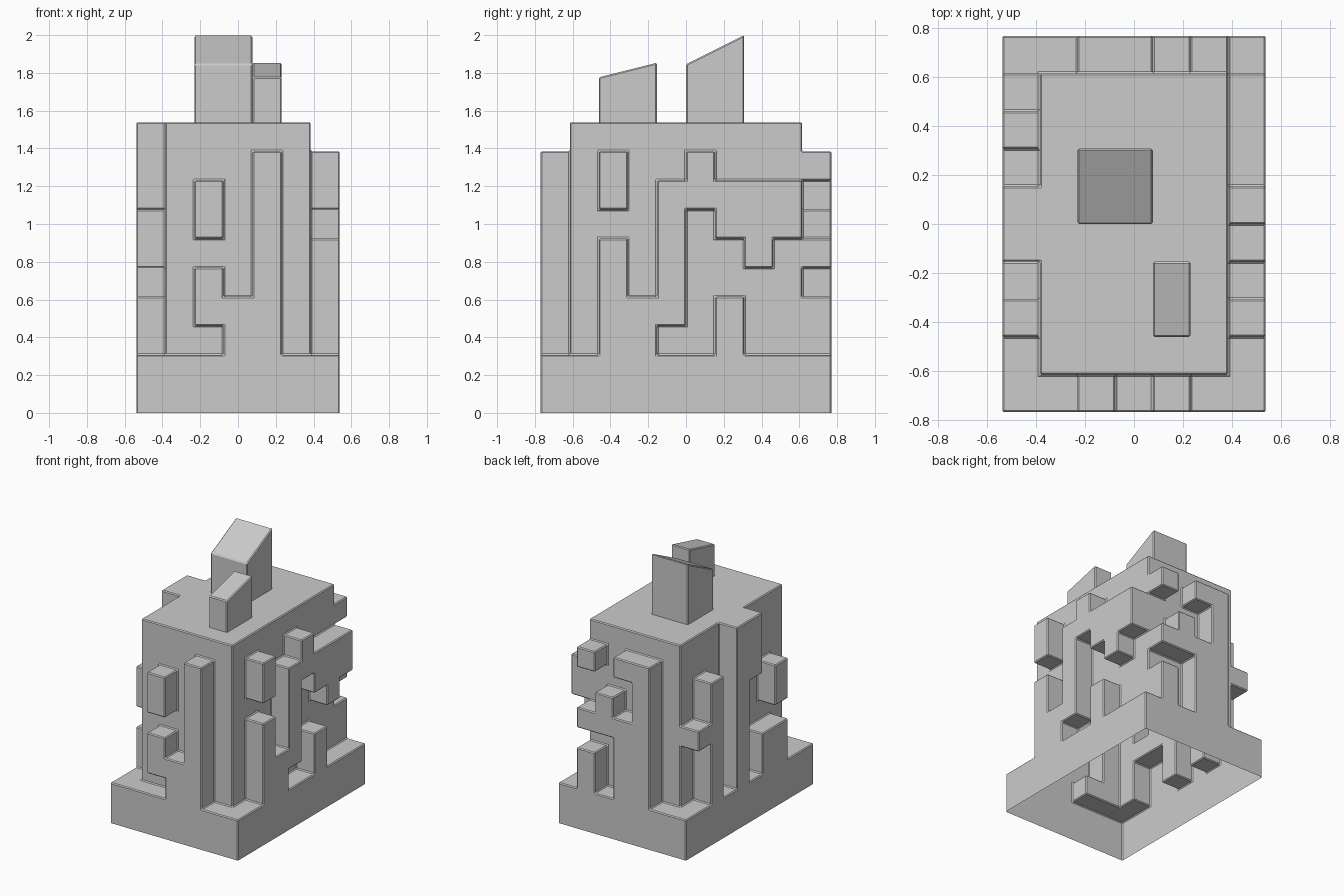
import bpy, bmesh

if "Cube" in bpy.data.objects:
    bpy.data.objects.remove(bpy.data.objects["Cube"])

C = 2 / 13            # one building cell
NX, NY = 7, 10        # footprint in cells


def box(x0, x1, y0, y1, z0, z1):
    return {(x, y, z) for x in range(x0, x1) for y in range(y0, y1) for z in range(z0, z1)}


def finish(name, bm, bevel=0.007):
    bmesh.ops.remove_doubles(bm, verts=bm.verts, dist=1e-4)
    bmesh.ops.dissolve_limit(bm, angle_limit=0.02, verts=bm.verts, edges=bm.edges)
    me = bpy.data.meshes.new(name)
    bm.to_mesh(me)
    bm.free()
    ob = bpy.data.objects.new(name, me)
    bpy.context.collection.objects.link(ob)
    mod = ob.modifiers.new("soft_edges", 'BEVEL')
    mod.width = bevel
    mod.segments = 1
    mod.limit_method = 'ANGLE'
    return ob


# plinth and core tower
cells = box(0, 7, 0, 10, 0, 2) | box(1, 6, 1, 9, 2, 10)

# raised wall relief: (column, bottom, top) per side
front = [(2, 6, 8), (2, 3, 5), (3, 2, 4), (4, 2, 9)]
back = [(2, 2, 9), (3, 2, 6), (3, 8, 9), (4, 5, 7), (5, 2, 4), (5, 5, 6), (5, 8, 9)]
right = [(2, 7, 9), (2, 2, 6), (3, 2, 4), (4, 3, 8), (5, 7, 9), (6, 6, 8),
         (6, 2, 4), (7, 5, 8), (8, 6, 8)]
left = [(2, 2, 4), (2, 5, 7), (3, 2, 4), (4, 7, 10), (5, 2, 10), (7, 2, 8), (8, 5, 6)]
for row, runs in ((0, front), (9, back)):
    for i, a, b in runs:
        cells |= box(i, i + 1, row, row + 1, a, b)
for col, runs in ((6, right), (0, left)):
    for j, a, b in runs:
        cells |= box(col, col + 1, j, j + 1, a, b)

# skin of the cells, open underneath
bm = bmesh.new()
for cell in cells:
    for axis in range(3):
        for side in (0, 1):
            n = list(cell)
            n[axis] += 2 * side - 1
            if tuple(n) in cells or n[2] < 0:
                continue
            u, v = (axis + 1) % 3, (axis + 2) % 3
            ring = []
            for du, dv in ((0, 0), (1, 0), (1, 1), (0, 1)):
                p = list(cell)
                p[axis] += side
                p[u] += du
                p[v] += dv
                ring.append(bm.verts.new(((p[0] - NX / 2) * C, (p[1] - NY / 2) * C, p[2] * C)))
            bm.faces.new(ring if side else ring[::-1])
finish("tower_shell", bm)


# slanted roof stacks
def stack(name, x0, x1, y0, y1, z_front, z_back):
    bm = bmesh.new()
    z0 = 10 * C
    prof = [(y0, z0), (y1, z0), (y1, z_back), (y0, z_front)]
    a = [bm.verts.new((x0, y, z)) for y, z in prof]
    b = [bm.verts.new((x1, y, z)) for y, z in prof]
    bm.faces.new(a[::-1])
    bm.faces.new(b)
    for k in (1, 2, 3):
        m = (k + 1) % 4
        bm.faces.new((a[k], a[m], b[m], b[k]))
    bmesh.ops.recalc_face_normals(bm, faces=bm.faces)
    finish(name, bm)


stack("large_roof_stack", -1.5 * C, 0.5 * C, 0, 2 * C, 12 * C, 13 * C)
stack("small_roof_stack", 0.5 * C, 1.5 * C, -3 * C, -C, 11.55 * C, 12.05 * C)
